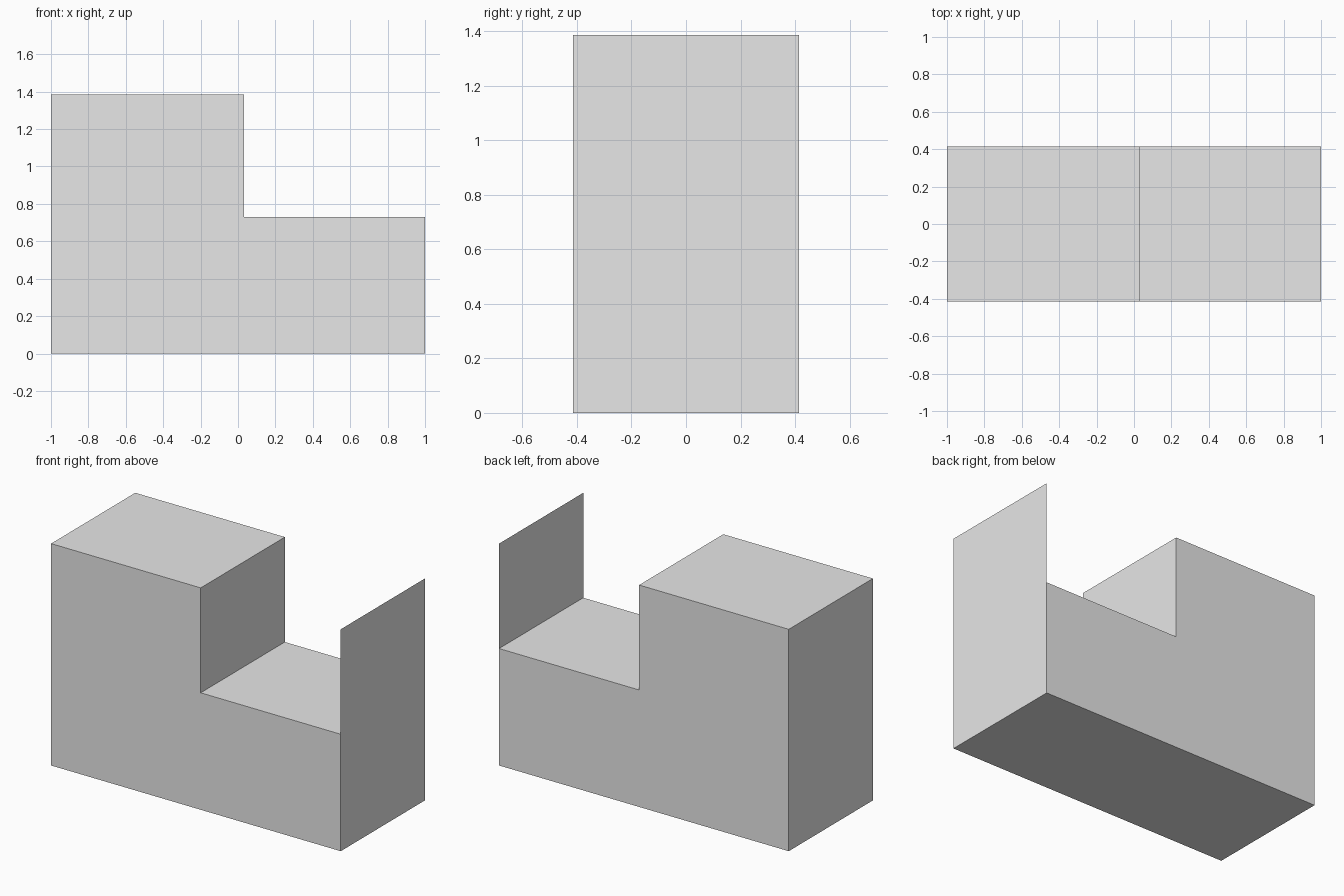
import bpy
import bmesh

if "Cube" in bpy.data.objects:
    bpy.data.objects.remove(bpy.data.objects["Cube"], do_unlink=True)

HALF_LENGTH, HALF_DEPTH = 1.0, 0.415
STEP_X, STEP_Z, TOP_Z = 0.033, 0.73, 1.385

grey = bpy.data.materials.new("plain_grey")
grey.use_nodes = True
colour = (0.8, 0.8, 0.8, 1.0)
grey.diffuse_color = colour
grey.node_tree.nodes["Principled BSDF"].inputs["Base Color"].default_value = colour


def add_object(name, bm):
    mesh = bpy.data.meshes.new(name)
    bm.to_mesh(mesh)
    bm.free()
    mesh.materials.append(grey)
    obj = bpy.data.objects.new(name, mesh)
    bpy.context.collection.objects.link(obj)
    return obj


# Stepped body: L-shaped side profile extruded from front to back
profile = [(-HALF_LENGTH, 0), (HALF_LENGTH, 0), (HALF_LENGTH, STEP_Z),
           (STEP_X, STEP_Z), (STEP_X, TOP_Z), (-HALF_LENGTH, TOP_Z)]
bm = bmesh.new()
front = bm.faces.new([bm.verts.new((x, -HALF_DEPTH, z)) for x, z in profile])
extruded = bmesh.ops.extrude_face_region(bm, geom=[front], use_keep_orig=True)
moved = [g for g in extruded["geom"] if isinstance(g, bmesh.types.BMVert)]
bmesh.ops.translate(bm, verts=moved, vec=(0, 2 * HALF_DEPTH, 0))
bmesh.ops.recalc_face_normals(bm, faces=bm.faces)
add_object("stepped_body", bm)

# Paper-thin upright panel rising flush from the low end
bm = bmesh.new()
corners = [(-HALF_DEPTH, STEP_Z), (HALF_DEPTH, STEP_Z),
           (HALF_DEPTH, TOP_Z), (-HALF_DEPTH, TOP_Z)]
bm.faces.new([bm.verts.new((HALF_LENGTH, y, z)) for y, z in corners])
add_object("end_panel", bm)
